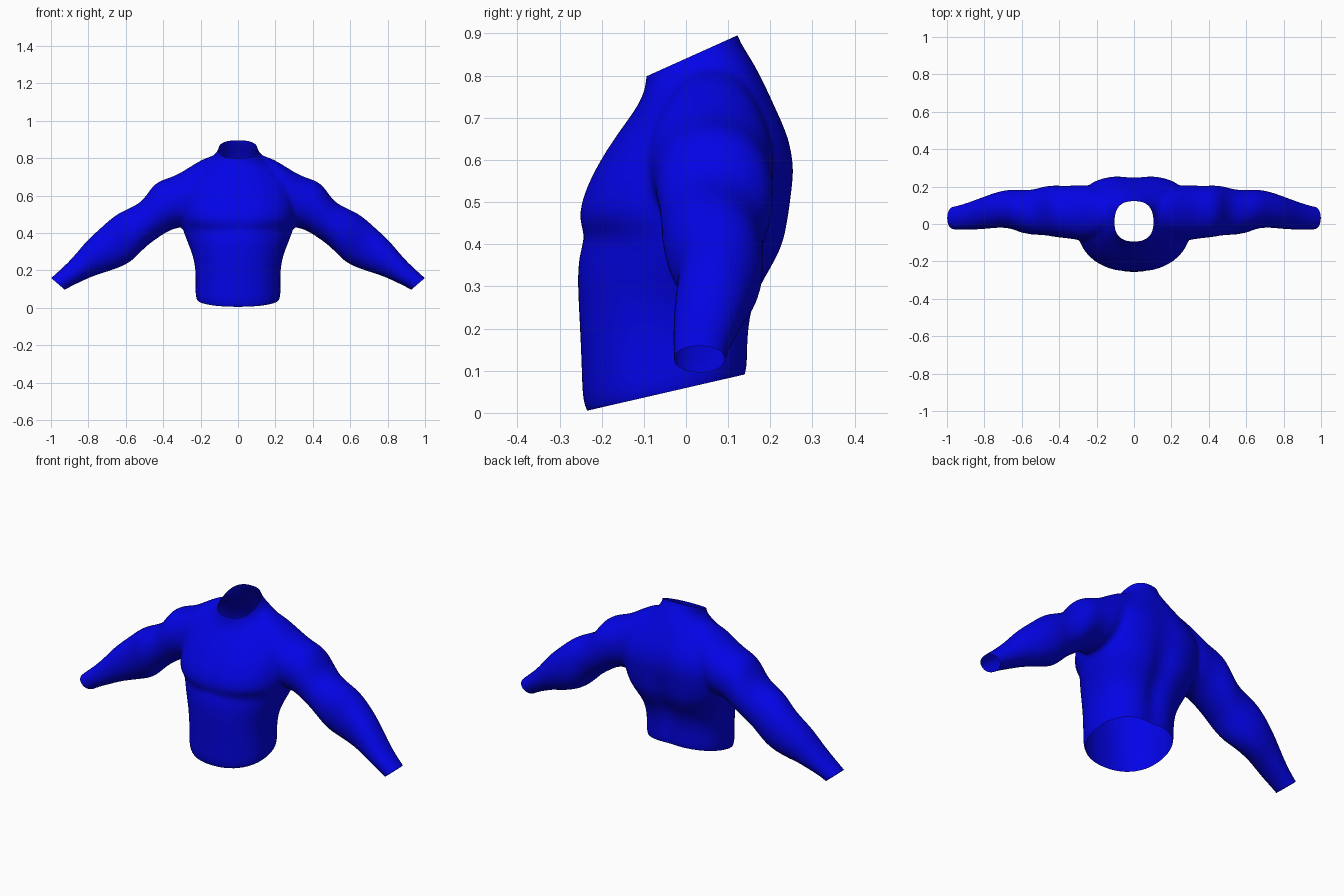
import bpy, bmesh, math
from mathutils import Vector

blue = bpy.data.materials.new("strong_blue")
blue.diffuse_color = (0.001, 0.001, 0.8, 1)
SEG = 48


def power(v, n):
    return math.copysign(abs(v) ** (2 / n), v)


def loft(bm, rings):
    """Skin a list of point rings and cap both ends."""
    rows = [[bm.verts.new(p) for p in ring] for ring in rings]
    for a, b in zip(rows, rows[1:]):
        for i in range(SEG):
            j = (i + 1) % SEG
            bm.faces.new((a[i], a[j], b[j], b[i]))
    bm.faces.new(rows[0][::-1])
    bm.faces.new(rows[-1])


def torso_ring(fy, fz, by, bz, hw, n_front, n_back, front_groove, back_groove):
    pts = []
    for i in range(SEG):
        a = math.tau * i / SEG
        n = n_back if math.sin(a) > 0 else n_front
        x, t = hw * power(math.cos(a), n), power(math.sin(a), n)
        y = (fy + by) / 2 + t * (by - fy) / 2
        z = (fz + bz) / 2 + t * (bz - fz) / 2
        dip = math.exp(-(x / 0.045) ** 2) * abs(t)
        y += front_groove * dip if t < 0 else -back_groove * dip
        pts.append((x, y, z))
    return pts


def arm_ring(ux, uz, lx, lz, y0, y1, side):
    pts = []
    for i in range(SEG):
        a = math.tau * i / SEG
        u, v = power(math.cos(a), 2.05), power(math.sin(a), 2.05)
        pts.append((side * ((ux + lx) / 2 + u * (ux - lx) / 2),
                    (y0 + y1) / 2 + side * v * (y1 - y0) / 2,
                    (uz + lz) / 2 + u * (uz - lz) / 2))
    return pts


# Torso: front y, front z, back y, back z, half width, squareness front/back, grooves
torso = [
    (-.244, -.05, .152, .04, .232, 2.2, 2.4, .000, .010),
    (-.246, .05, .152, .12, .228, 2.2, 2.4, .000, .015),
    (-.251, .15, .155, .20, .225, 2.2, 2.4, .002, .022),
    (-.257, .25, .170, .28, .235, 2.1, 2.5, .003, .030),
    (-.262, .34, .214, .35, .268, 1.95, 2.6, .003, .036),
    (-.252, .395, .237, .40, .288, 1.9, 2.7, .004, .034),
    (-.242, .42, .244, .44, .298, 1.95, 2.8, .005, .028),
    (-.263, .455, .252, .50, .306, 2.2, 3.0, .010, .020),
    (-.254, .50, .257, .545, .308, 2.2, 3.0, .010, .016),
    (-.238, .545, .260, .585, .308, 2.2, 3.0, .009, .014),
    (-.197, .62, .250, .65, .302, 2.1, 2.7, .006, .010),
    (-.142, .69, .218, .72, .275, 2.0, 2.2, .000, .006),
    (-.106, .74, .182, .79, .195, 2.1, 2.0, .000, .000),
    (-.096, .775, .150, .85, .115, 2.3, 2.2, .000, .000),
    (-.092, .81, .115, .895, .098, 2.7, 2.7, .000, .000),
    (-.092, .90, .105, .99, .096, 2.8, 2.8, .000, .000),
]
# Shoulder slope and arm: upper edge x, z, lower edge x, z, front y, back y
arm = [
    (.07, .825, .16, .52, -.04, .170),
    (.14, .815, .20, .48, -.06, .185),
    (.205, .787, .23, .455, -.085, .200),
    (.265, .748, .26, .440, -.092, .209),
    (.33, .708, .30, .430, -.083, .208),
    (.385, .690, .335, .425, -.076, .203),
    (.448, .668, .375, .410, -.072, .207),
    (.490, .598, .435, .370, -.062, .206),
    (.525, .560, .49, .330, -.059, .193),
    (.575, .535, .53, .288, -.057, .181),
    (.64, .507, .575, .242, -.046, .183),
    (.69, .468, .64, .212, -.019, .186),
    (.75, .412, .72, .186, -.020, .171),
    (.81, .360, .765, .172, -.026, .151),
    (.86, .295, .80, .158, -.030, .136),
    (.92, .230, .86, .130, -.032, .113),
    (1.0, .160, .93, .097, -.031, .091),
    (1.06, .105, .99, .044, -.030, .090),
]

bm = bmesh.new()
loft(bm, [torso_ring(*r) for r in torso])
for side in (1, -1):
    loft(bm, [arm_ring(*r, side) for r in arm])
bmesh.ops.recalc_face_normals(bm, faces=bm.faces[:])
mesh = bpy.data.meshes.new("muscular_torso")
bm.to_mesh(mesh)
bm.free()
body = bpy.data.objects.new("muscular_torso", mesh)
bpy.context.collection.objects.link(body)

# Fuse the parts into one soft skin
sub = body.modifiers.new("round", 'SUBSURF')
sub.levels = sub.render_levels = 1
fuse = body.modifiers.new("fuse", 'REMESH')
fuse.mode = 'VOXEL'
fuse.voxel_size = 0.011
soft = body.modifiers.new("soften", 'SMOOTH')
soft.factor, soft.iterations = 0.5, 10
deps = bpy.context.evaluated_depsgraph_get()
skin = bpy.data.meshes.new_from_object(body.evaluated_get(deps))
body.modifiers.clear()
body.data = skin

# Cut the openings at waist, neck and wrists
bm = bmesh.new()
bm.from_mesh(skin)
cuts = [((0, -.24, .004), (0, .23, -1)), ((0, -.09, .80), (0, -.45, 1)),
        ((.93, 0, .10), (.06, 0, -.07)), ((-.93, 0, .10), (-.06, 0, -.07))]
for point, normal in cuts:
    bmesh.ops.bisect_plane(bm, geom=bm.verts[:] + bm.edges[:] + bm.faces[:],
                           plane_co=point, plane_no=Vector(normal).normalized(),
                           clear_outer=True)
for f in bm.faces:
    f.smooth = True
    f.material_index = 0
bm.to_mesh(skin)
bm.free()
skin.materials.clear()
skin.materials.append(blue)
